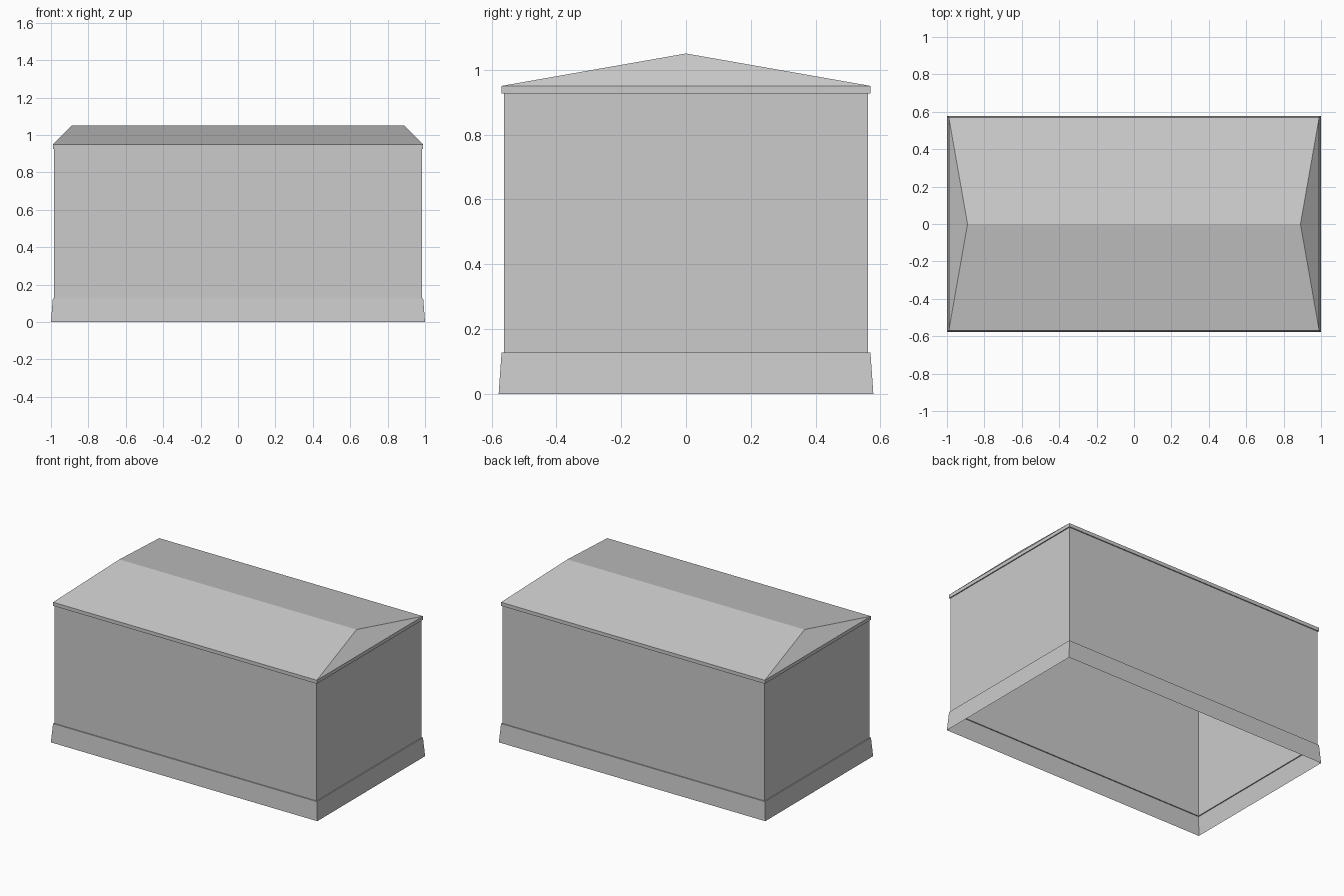
import bpy
import bmesh

cube = bpy.data.objects.get("Cube")
if cube:
    bpy.data.objects.remove(cube, do_unlink=True)

grey = bpy.data.materials.new("light_grey")
grey.use_nodes = True
colour = (0.6, 0.6, 0.6, 1)
grey.diffuse_color = colour
grey.node_tree.nodes["Principled BSDF"].inputs["Base Color"].default_value = colour


def shell(name, rings, ridge=None):
    """Open shell through stacked rectangles (half x, half y, z), with an optional hip ridge."""
    bm = bmesh.new()
    loops = [[bm.verts.new((sx * x, sy * y, z))
              for sx, sy in ((-1, -1), (1, -1), (1, 1), (-1, 1))]
             for x, y, z in rings]
    for low, high in zip(loops, loops[1:]):
        for i in range(4):
            j = (i + 1) % 4
            bm.faces.new((low[i], low[j], high[j], high[i]))
    if ridge:
        half, z = ridge
        left, right = (bm.verts.new((s * half, 0, z)) for s in (-1, 1))
        a, b, c, d = loops[-1]
        bm.faces.new((a, b, right, left))
        bm.faces.new((c, d, left, right))
        bm.faces.new((b, c, right))
        bm.faces.new((d, a, left))
    mesh = bpy.data.meshes.new(name)
    bm.to_mesh(mesh)
    bm.free()
    mesh.materials.append(grey)
    obj = bpy.data.objects.new(name, mesh)
    bpy.context.collection.objects.link(obj)


WALL = (0.983, 0.562)
EAVE = (0.99, 0.569)
SKIRT_TOP, EAVE_LOW, EAVE_TOP = 0.127, 0.926, 0.95

# Flared skirt with a narrow ledge, open underneath
shell("base_skirt", [(1, 0.578, 0), (*EAVE, SKIRT_TOP), (*WALL, SKIRT_TOP)])
# Plain walls
shell("walls", [(*WALL, SKIRT_TOP), (*WALL, EAVE_LOW)])
# Hipped roof with a thin overhanging eave
shell("roof", [(*WALL, EAVE_LOW), (*EAVE, EAVE_LOW), (*EAVE, EAVE_TOP)],
      ridge=(0.89, 1.05))
